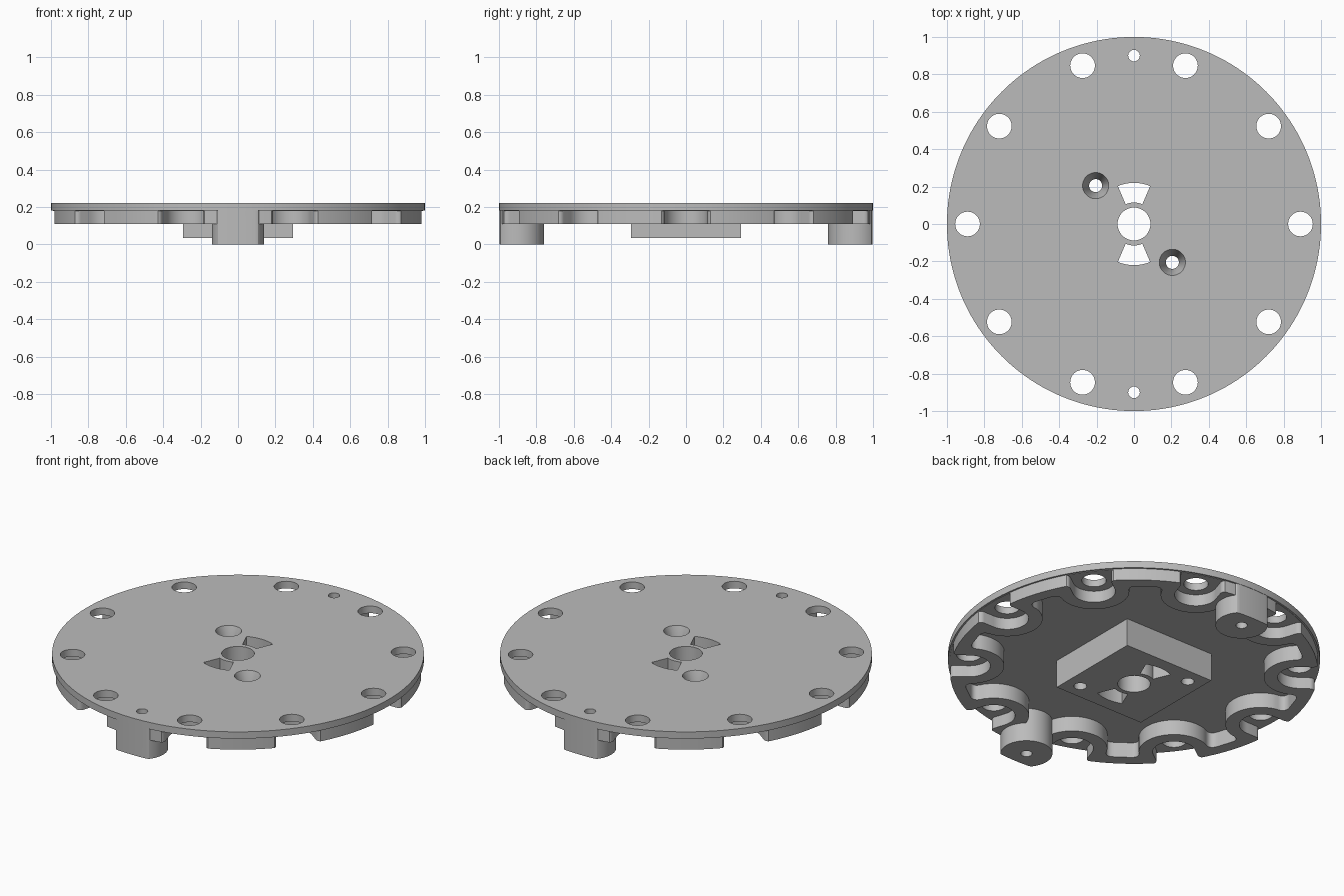
import bpy, bmesh, math
from math import sin, cos, radians, pi
from mathutils import Matrix

if "Cube" in bpy.data.objects:
    bpy.data.objects.remove(bpy.data.objects["Cube"])

TOP, FLOOR, LEDGE, RIM = 0.22, 0.20, 0.178, 0.11


def finish(name, bm):
    bmesh.ops.recalc_face_normals(bm, faces=bm.faces)
    me = bpy.data.meshes.new(name)
    bm.to_mesh(me)
    bm.free()
    ob = bpy.data.objects.new(name, me)
    bpy.context.collection.objects.link(ob)
    return ob


def prisms(name, outlines, z0, z1):
    """Straight prisms from closed 2D outlines, all in one mesh."""
    bm = bmesh.new()
    for pts in outlines:
        lo = [bm.verts.new((x, y, z0)) for x, y in pts]
        hi = [bm.verts.new((x, y, z1)) for x, y in pts]
        bm.faces.new(lo[::-1])
        bm.faces.new(hi)
        for i in range(len(pts)):
            j = (i + 1) % len(pts)
            bm.faces.new((lo[i], lo[j], hi[j], hi[i]))
    return finish(name, bm)


def arc(cx, cy, r, a0, a1, n):
    return [(cx + r * cos(radians(a0 + (a1 - a0) * i / n)),
             cy + r * sin(radians(a0 + (a1 - a0) * i / n))) for i in range(n + 1)]


def circle(cx, cy, r, n=40):
    return arc(cx, cy, r, 0, 360, n)[:-1]


def turn(pts, deg):
    c, s = cos(radians(deg)), sin(radians(deg))
    return [(x * c - y * s, x * s + y * c) for x, y in pts]


def combine(target, tool, op):
    mod = target.modifiers.new(tool.name, 'BOOLEAN')
    mod.operation, mod.solver, mod.object = op, 'EXACT', tool
    bpy.context.view_layer.objects.active = target
    bpy.ops.object.modifier_apply(modifier=mod.name)
    bpy.data.objects.remove(tool)


# stepped round plate
bm = bmesh.new()
rings = [[bm.verts.new((x, y, z)) for x, y in circle(0, 0, r, 160)]
         for r, z in ((0.99, RIM), (0.99, 0.18), (1, 0.18), (1, TOP))]
bm.faces.new(rings[0])
bm.faces.new(rings[-1])
for a, b in zip(rings, rings[1:]):
    for i in range(160):
        j = (i + 1) % 160
        bm.faces.new((a[i], a[j], b[j], b[i]))
plate = finish("round_plate", bm)

# scalloped hollow under the plate, bulging inward round each hole
P0 = (0.89 - 0.19 * cos(radians(75)), 0.19 * sin(radians(75)))
P1 = (0.908, 0.188)
P2 = (0.92 * cos(radians(15.5)), 0.92 * sin(radians(15.5)))
fillet = [tuple((1 - t) ** 2 * a + 2 * t * (1 - t) * b + t * t * c
                for a, b, c in zip(P0, P1, P2))
          for t in (k / 8 for k in range(1, 9))]
sector = ([(x, -y) for x, y in fillet[::-1]]
          + arc(0.89, 0, 0.19, 255, 105, 24) + fillet)
hollow = [p for k in range(10) for p in turn(sector, 36 * k)]
combine(plate, prisms("hollow_cutter", [hollow], 0, FLOOR), 'DIFFERENCE')

# rim notches with flared mouths
side = arc(0.955, 0.145, 0.03, -90, 0, 6) + [(1.1, 0.145)]
notch = [(x, -y) for x, y in side[::-1]] + arc(0.89, 0, 0.115, 270, 90, 24) + side
combine(plate, prisms("notch_cutter", [turn(notch, 36 * k) for k in range(10)],
                      0, LEDGE), 'DIFFERENCE')

# square centre block
b = 0.295
combine(plate, prisms("centre_block", [[(-b, -b), (b, -b), (b, b), (-b, b)]],
                      0.035, 0.21), 'UNION')

# two feet: round posts trimmed to the plate edge
foot = [(x * min(1, 0.998 / math.hypot(x, y)), y * min(1, 0.998 / math.hypot(x, y)))
        for x, y in circle(0.9, 0, 0.14, 72)]
combine(plate, prisms("feet", [turn(foot, 90), turn(foot, 270)], 0, 0.21), 'UNION')

# through holes: bolt ring, foot pins, centre bore, fan windows, screws
fan = arc(0, 0, 0.22, 67, 113, 14) + arc(0, 0, 0.115, 113, 67, 8)
holes = [circle(0.89 * cos(k * pi / 5), 0.89 * sin(k * pi / 5), 0.066) for k in range(10)]
holes += [circle(0, s * 0.9, 0.031, 28) for s in (-1, 1)]
holes += [circle(0, 0, 0.088, 48), fan, turn(fan, 180)]
holes += [circle(s * 0.205, -s * 0.205, 0.035, 32) for s in (-1, 1)]
combine(plate, prisms("hole_cutter", holes, -0.1, 0.4), 'DIFFERENCE')

# countersinks above the screw holes
bm = bmesh.new()
for s in (-1, 1):
    bmesh.ops.create_cone(bm, cap_ends=True, segments=40, radius1=0.0315, radius2=0.0735,
                          depth=0.12,
                          matrix=Matrix.Translation((s * 0.205, -s * 0.205, 0.17)))
combine(plate, finish("countersink_cutter", bm), 'DIFFERENCE')

grey = bpy.data.materials.new("plain_grey")
grey.diffuse_color = (0.5, 0.5, 0.5, 1)
grey.use_nodes = True
grey.node_tree.nodes["Principled BSDF"].inputs["Base Color"].default_value = grey.diffuse_color
plate.data.materials.clear()
plate.data.materials.append(grey)
for p in plate.data.polygons:
    p.material_index = 0

bpy.ops.object.select_all(action='DESELECT')
plate.select_set(True)
bpy.context.view_layer.objects.active = plate
bpy.ops.object.shade_smooth_by_angle(angle=radians(30))
